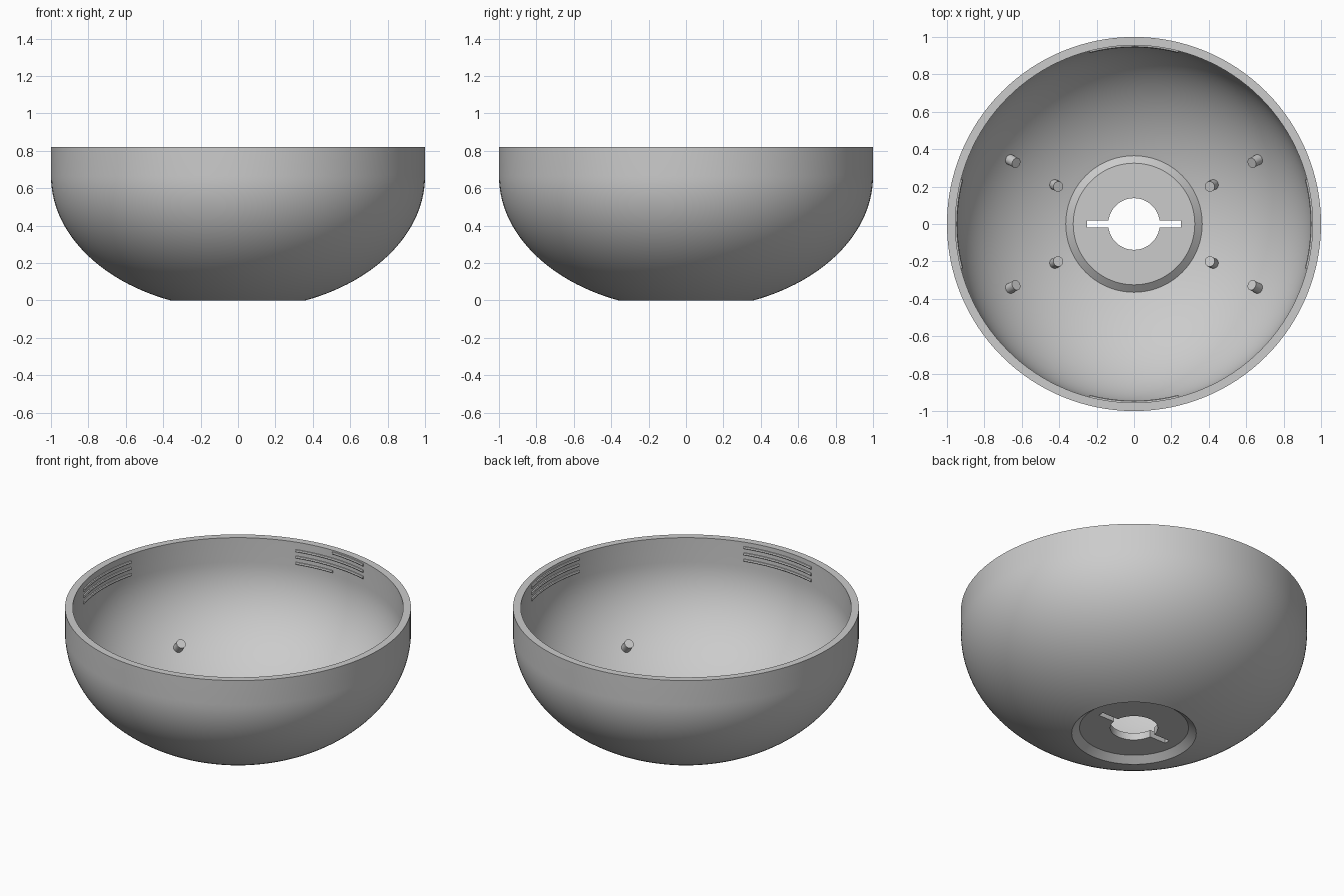
import bpy, bmesh, math
from mathutils import Vector

if "Cube" in bpy.data.objects:
    bpy.data.objects.remove(bpy.data.objects["Cube"])

RIM_Z, BEND_Z = 0.82, 0.665      # rim height, start of the curved bowl
A_OUT, B_OUT = 1.0, 0.713        # outer ellipse radii
A_IN, B_IN = 0.955, 0.668        # inner ellipse radii
SEG = 128

grey = bpy.data.materials.new("light grey plastic")
grey.diffuse_color = (0.6, 0.6, 0.6, 1)
grey.use_nodes = True
grey.node_tree.nodes["Principled BSDF"].inputs["Base Color"].default_value = grey.diffuse_color


def finish(name, bm, angle=30):
    bmesh.ops.recalc_face_normals(bm, faces=bm.faces)
    mesh = bpy.data.meshes.new(name)
    bm.to_mesh(mesh)
    bm.free()
    ob = bpy.data.objects.new(name, mesh)
    bpy.context.collection.objects.link(ob)
    mesh.materials.append(grey)
    smooth(ob, angle)
    return ob


def smooth(ob, angle=30):
    bpy.ops.object.select_all(action='DESELECT')
    ob.select_set(True)
    bpy.context.view_layer.objects.active = ob
    bpy.ops.object.shade_smooth_by_angle(angle=math.radians(angle))


def ellipse_z(r, a, b):
    return BEND_Z - b * math.sqrt(max(0, 1 - (r / a) ** 2))


def arc(a, b, r_end, n=28):
    """Ellipse points from the straight wall down to radius r_end."""
    end = math.acos(r_end / a)
    return [(a * math.cos(end * i / n), BEND_Z - b * math.sin(end * i / n)) for i in range(n + 1)]


# Bowl shell: outer wall, recessed underside, raised floor, inner wall
outer = [(A_OUT, RIM_Z)] + arc(A_OUT, B_OUT, 0.36)
floor = [(0.315, 0.035), (0, 0.035), (0, 0.08), (0.325, 0.08)]
inner = arc(A_IN, B_IN, 0.365)[::-1] + [(A_IN, RIM_Z)]
profile = outer + floor + inner
bm = bmesh.new()
verts = [bm.verts.new((r, 0, z)) for r, z in profile]
edges = [bm.edges.new((v, verts[(i + 1) % len(verts)])) for i, v in enumerate(verts)]
bmesh.ops.spin(bm, geom=verts + edges, axis=(0, 0, 1), cent=(0, 0, 0),
               angle=2 * math.pi, steps=SEG, use_duplicate=False)
bmesh.ops.remove_doubles(bm, verts=bm.verts, dist=1e-5)
bmesh.ops.dissolve_degenerate(bm, edges=bm.edges, dist=1e-5)
bowl = finish("bowl", bm)

# Keyhole opening: round hole joined with a straight slot, as one outline
HOLE, HALF_W, HALF_L = 0.138, 0.018, 0.25
a0 = math.asin(HALF_W / HOLE)
outline = []
for side in (0, math.pi):
    outline += [(math.cos(side) * HALF_L, s * math.cos(side) * HALF_W) for s in (-1, 1)]
    for i in range(33):
        t = side + a0 + (math.pi - 2 * a0) * i / 32
        outline.append((HOLE * math.cos(t), HOLE * math.sin(t)))
bm = bmesh.new()
face = bm.faces.new([bm.verts.new((x, y, -0.1)) for x, y in outline])
ext = bmesh.ops.extrude_face_region(bm, geom=[face])
bmesh.ops.translate(bm, vec=(0, 0, 0.3),
                    verts=[g for g in ext["geom"] if isinstance(g, bmesh.types.BMVert)])
cutter = finish("opening_cutter", bm)
cutter.hide_render = True
mod = bowl.modifiers.new("opening", 'BOOLEAN')
mod.operation, mod.object, mod.solver = 'DIFFERENCE', cutter, 'EXACT'
bpy.context.view_layer.objects.active = bowl
bpy.ops.object.modifier_apply(modifier=mod.name)
bpy.data.objects.remove(cutter)
smooth(bowl)

# Interrupted screw thread inside the rim: four arcs per turn, three turns
PITCH, TURNS, TOP = 0.04, 3, 0.803
HALF_ARC = math.radians(14.5)
section = [(0.96, 0.009), (0.948, 0.007), (0.944, 0), (0.948, -0.007), (0.96, -0.009)]


def thread_piece(bm, start, end, n=10):
    """Sweep the thread section clockwise and downward between two turn angles."""
    rings = []
    for i in range(n + 1):
        turn = start + (end - start) * i / n
        t = math.pi / 2 - turn
        z = TOP - PITCH * turn / (2 * math.pi)
        rings.append([bm.verts.new((r * math.cos(t), r * math.sin(t), z + dz)) for r, dz in section])
    m = len(section)
    for p, q in zip(rings, rings[1:]):
        for k in range(m):
            bm.faces.new((p[k], p[(k + 1) % m], q[(k + 1) % m], q[k]))
    bm.faces.new(rings[0])
    bm.faces.new(rings[-1][::-1])


bm = bmesh.new()
total = TURNS * 2 * math.pi
for k in range(TURNS * 4 + 1):
    mid = k * math.pi / 2
    thread_piece(bm, max(0, mid - HALF_ARC), min(total, mid + HALF_ARC))
finish("screw_thread", bm)

# Eight small pegs standing square to the inner surface
bm = bmesh.new()
for px, py in ((0.665, 0.345), (0.425, 0.21)):
    for sx in (-1, 1):
        for sy in (-1, 1):
            r = math.hypot(px, py)
            z = ellipse_z(r, A_IN, B_IN)
            slope = (B_IN / A_IN) ** 2 * r / (BEND_Z - z)
            normal = Vector((-sx * px / r * slope, -sy * py / r * slope, 1)).normalized()
            mat = normal.to_track_quat('Z', 'Y').to_matrix().to_4x4()
            mat.translation = Vector((sx * px, sy * py, z)) + normal * 0.02
            bmesh.ops.create_cone(bm, cap_ends=True, segments=24, radius1=0.028,
                                  radius2=0.028, depth=0.08, matrix=mat)
finish("pegs", bm)
